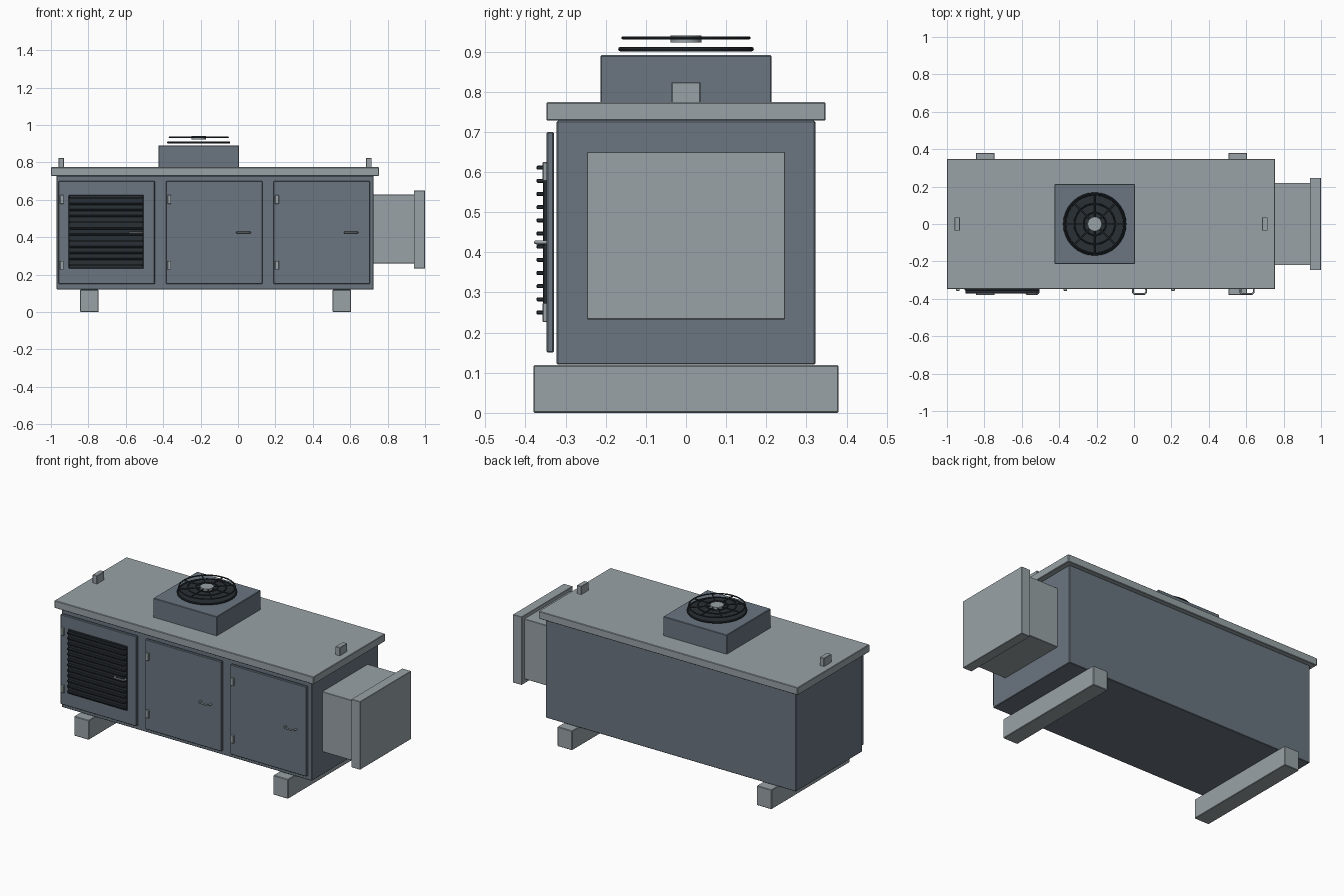
import bpy, bmesh, math
from mathutils import Matrix, Vector

old = bpy.data.objects.get("Cube")
if old:
    bpy.data.objects.remove(old, do_unlink=True)


def material(name, rgb):
    m = bpy.data.materials.new(name)
    m.use_nodes = True
    m.diffuse_color = (*rgb, 1)
    m.node_tree.nodes["Principled BSDF"].inputs["Base Color"].default_value = (*rgb, 1)
    return m


SLATE = material("slate paint", (0.145, 0.182, 0.217))
LIGHT = material("light grey metal", (0.32, 0.365, 0.385))
DARK = material("dark grille", (0.022, 0.029, 0.036))


def finish(name, bm, mat, smooth=False):
    me = bpy.data.meshes.new(name)
    bm.to_mesh(me)
    bm.free()
    me.materials.append(mat)
    ob = bpy.data.objects.new(name, me)
    bpy.context.scene.collection.objects.link(ob)
    if smooth:
        bpy.ops.object.select_all(action='DESELECT')
        ob.select_set(True)
        bpy.context.view_layer.objects.active = ob
        bpy.ops.object.shade_smooth_by_angle()
    return ob


def box(name, x, y, z, mat, bevel=0.003):
    """Box between the given (min, max) pairs, with slightly softened edges."""
    bm = bmesh.new()
    size = [b - a for a, b in (x, y, z)]
    mid = [(a + b) / 2 for a, b in (x, y, z)]
    bmesh.ops.create_cube(bm, size=1, matrix=Matrix.Translation(mid) @ Matrix.Diagonal((*size, 1)))
    ob = finish(name, bm, mat)
    if bevel:
        mod = ob.modifiers.new("soft edges", 'BEVEL')
        mod.width = bevel
        mod.segments = 1
    return ob


def cylinder(name, centre, radius, depth, mat, sides=32):
    bm = bmesh.new()
    bmesh.ops.create_cone(bm, cap_ends=True, segments=sides, radius1=radius, radius2=radius,
                          depth=depth, matrix=Matrix.Translation(centre))
    return finish(name, bm, mat, True)


def ring(name, centre, radius, thick, mat):
    bpy.ops.mesh.primitive_torus_add(location=centre, major_radius=radius, minor_radius=thick,
                                     major_segments=32, minor_segments=8)
    ob = bpy.context.object
    ob.name = name
    ob.data.materials.append(mat)
    bpy.ops.object.shade_smooth_by_angle()


def tube(name, points, radius, mat):
    cu = bpy.data.curves.new(name, 'CURVE')
    cu.dimensions = '3D'
    cu.bevel_depth = radius
    cu.bevel_resolution = 2
    cu.use_fill_caps = True
    sp = cu.splines.new('POLY')
    sp.points.add(len(points) - 1)
    for p, co in zip(sp.points, points):
        p.co = (*co, 1)
    cu.materials.append(mat)
    ob = bpy.data.objects.new(name, cu)
    bpy.context.scene.collection.objects.link(ob)


# Cabinet, lid and support skids
box("cabinet", (-0.97, 0.725), (-0.322, 0.322), (0.12, 0.728), SLATE)
box("lid", (-1.0, 0.755), (-0.348, 0.348), (0.728, 0.774), LIGHT)
for side, x in (("right", -0.795), ("left", 0.555)):
    box(side + "_skid", (x - 0.05, x + 0.05), (-0.38, 0.38), (0, 0.119), LIGHT)

# Lifting lugs on the lid
for side, x in (("right", -0.945), ("left", 0.7)):
    box(side + "_lifting_lug", (x - 0.015, x + 0.015), (-0.036, 0.036), (0.77, 0.824), LIGHT, 0.002)

# Air duct with end flange
box("duct", (0.72, 0.945), (-0.22, 0.22), (0.26, 0.628), LIGHT, 0.002)
box("duct_flange", (0.94, 1.0), (-0.247, 0.247), (0.233, 0.65), LIGHT, 0.002)

# Three doors, each with two hinges and a pull handle
for i, x in enumerate((-0.96, -0.385, 0.19), 1):
    box(f"door_{i}", (x, x + 0.515), (-0.347, -0.329), (0.15, 0.70), SLATE)
    for place, z in (("lower", 0.25), ("upper", 0.601)):
        box(f"door_{i}_{place}_hinge", (x + 0.008, x + 0.028), (-0.357, -0.345),
            (z - 0.024, z + 0.024), LIGHT, 0.002)
    a, b, y = x + 0.38, x + 0.45, -0.374
    tube(f"door_{i}_handle", [(a, -0.345, 0.425), (a, y + 0.008, 0.425), (a + 0.008, y, 0.425),
                              (b - 0.008, y, 0.425), (b, y + 0.008, 0.425), (b, -0.345, 0.425)],
         0.005, LIGHT)

# Louvre panel on the first door
box("louvre_panel", (-0.905, -0.505), (-0.356, -0.345), (0.233, 0.625), DARK, 0.002)
for i in range(12):
    z = 0.25 + i * 0.0328
    box(f"louvre_slat_{i + 1}", (-0.9, -0.51), (-0.372, -0.35), (z - 0.005, z + 0.005), DARK, 0.002)

# Fan housing on the lid
fx = -0.21
box("fan_housing", (fx - 0.215, fx + 0.215), (-0.213, 0.213), (0.77, 0.891), SLATE)
cylinder("fan_opening", (fx, 0, 0.904), 0.16, 0.006, DARK)
ring("fan_rim", (fx, 0, 0.906), 0.163, 0.006, DARK)

# Guard over the fan: rings, spokes and hub
for i, r in enumerate((0.06, 0.108, 0.157), 1):
    ring(f"guard_ring_{i}", (fx, 0, 0.934), r, 0.004, DARK)
for i in range(8):
    d = Vector((math.cos(i * math.pi / 4), math.sin(i * math.pi / 4), 0))
    c = Vector((fx, 0, 0.934))
    tube(f"guard_spoke_{i + 1}", [c + d * 0.03, c + d * 0.157], 0.004, DARK)
cylinder("fan_hub", (fx, 0, 0.931), 0.038, 0.018, LIGHT, 24)
